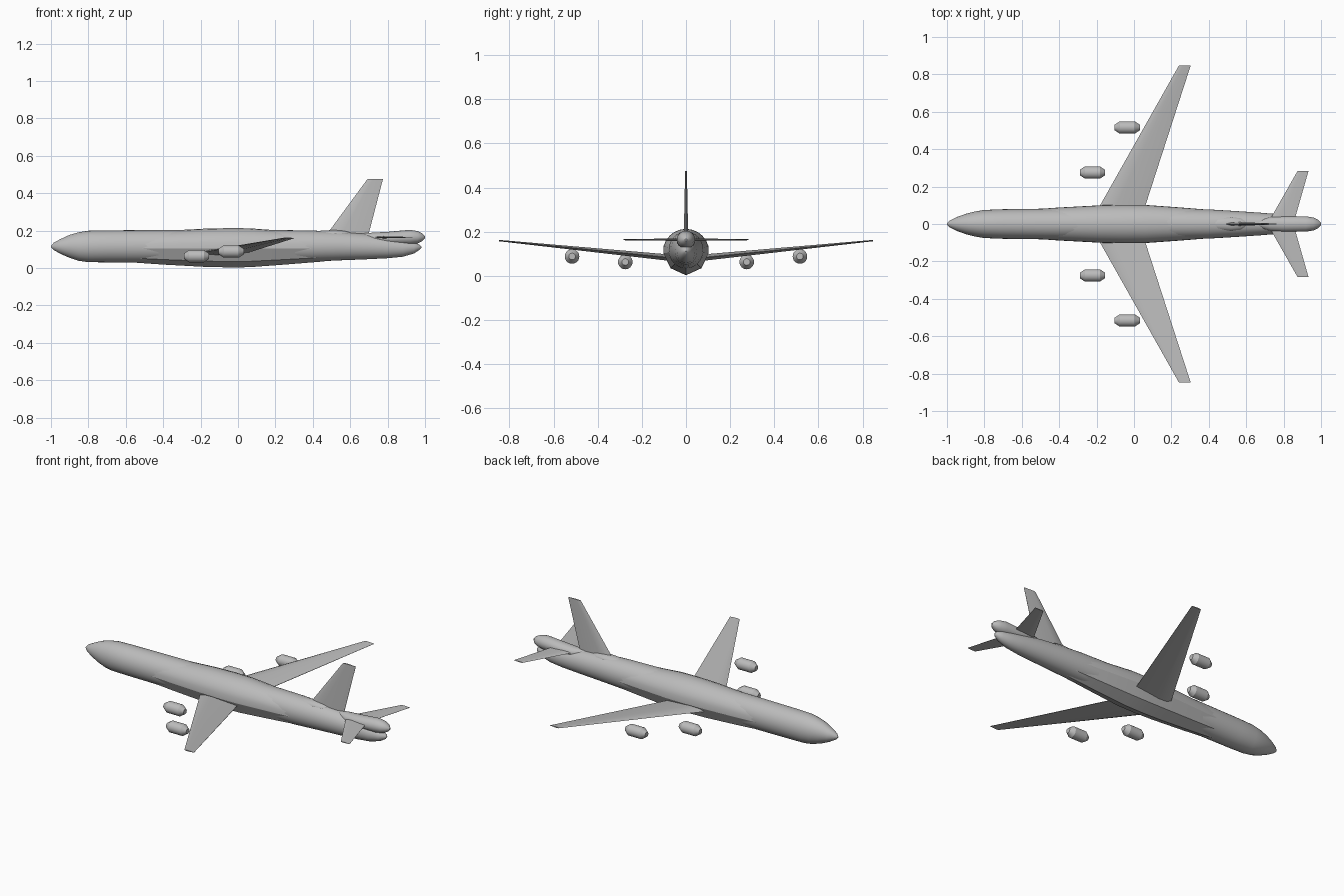
import bpy, math
from mathutils import Vector

cube = bpy.data.objects.get("Cube")
if cube:
    bpy.data.objects.remove(cube, do_unlink=True)

grey = bpy.data.materials.new("airframe grey")
grey.use_nodes = True
COLOUR = (0.5, 0.5, 0.5, 1)
grey.diffuse_color = COLOUR
grey.node_tree.nodes["Principled BSDF"].inputs["Base Color"].default_value = COLOUR


def loft(name, rings, angle=30):
    """Skin a list of equal-length point rings and cap both ends."""
    n = len(rings[0])
    verts = [p for ring in rings for p in ring]
    faces = [(i * n + j, i * n + (j + 1) % n, (i + 1) * n + (j + 1) % n, (i + 1) * n + j)
             for i in range(len(rings) - 1) for j in range(n)]
    last = (len(rings) - 1) * n
    faces += [tuple(reversed(range(n))), tuple(range(last, last + n))]
    mesh = bpy.data.meshes.new(name)
    mesh.from_pydata(verts, [], faces)
    mesh.materials.append(grey)
    obj = bpy.data.objects.new(name, mesh)
    bpy.context.collection.objects.link(obj)
    bpy.ops.object.select_all(action='DESELECT')
    obj.select_set(True)
    bpy.context.view_layer.objects.active = obj
    bpy.ops.object.mode_set(mode='EDIT')
    bpy.ops.mesh.select_all(action='SELECT')
    bpy.ops.mesh.normals_make_consistent(inside=False)
    bpy.ops.object.mode_set(mode='OBJECT')
    bpy.ops.object.shade_smooth_by_angle(angle=math.radians(angle))
    return obj


def body(name, stations, y=0, sides=32, angle=40):
    """Round body along x; each station is x, half width, bottom z, top z."""
    rings = []
    for x, w, lo, hi in stations:
        ring = []
        for k in range(sides):
            a = math.tau * k / sides
            ring.append((x, y + w * math.cos(a), (lo + hi) / 2 + (hi - lo) / 2 * math.sin(a)))
        rings.append(ring)
    return loft(name, rings, angle)


def blade(name, root, tip, across):
    """Tapered aerofoil; each end is leading point, trailing point, thickness."""
    rings = []
    for lead, trail, thick in (root, tip):
        a, b, t = Vector(lead), Vector(trail), Vector(across) * thick / 2
        rings.append([a, a.lerp(b, 0.12) + t * 0.75, a.lerp(b, 0.35) + t, b + t * 0.1,
                      b - t * 0.1, a.lerp(b, 0.35) - t, a.lerp(b, 0.12) - t * 0.75])
    return loft(name, rings)


# Fuselage
body("fuselage", [
    (-1, 0.004, 0.110, 0.118), (-0.985, 0.018, 0.096, 0.135), (-0.95, 0.036, 0.076, 0.154),
    (-0.9, 0.054, 0.054, 0.177), (-0.85, 0.067, 0.038, 0.191), (-0.8, 0.075, 0.031, 0.199),
    (-0.7, 0.079, 0.03, 0.201), (-0.4, 0.083, 0.029, 0.203), (0.2, 0.083, 0.029, 0.203),
    (0.4, 0.078, 0.034, 0.2), (0.55, 0.069, 0.041, 0.193), (0.68, 0.06, 0.046, 0.182),
    (0.8, 0.05, 0.052, 0.165), (0.88, 0.04, 0.06, 0.15), (0.94, 0.027, 0.077, 0.137),
    (0.97, 0.014, 0.096, 0.125), (0.98, 0.003, 0.108, 0.114)])

# Centre fairing: faceted below, rounded above
half = [(0, -1), (0.66, -0.7), (0.98, -0.05)]
half += [(math.cos(math.radians(a)), math.sin(math.radians(a))) for a in (15, 30, 45, 60, 75)]
section = half + [(0, 1)] + [(-y, z) for y, z in reversed(half[1:])]
loft("centre_fairing", [
    [(x, r * y, 0.108 + r * z) for y, z in section]
    for x, r in ((-0.75, 0.055), (-0.6, 0.076), (-0.4, 0.09), (-0.18, 0.102), (-0.05, 0.105),
                 (0.06, 0.104), (0.25, 0.09), (0.45, 0.074), (0.6, 0.05))], 25)

# Tail bodies above the fuselage
body("tail_pod", [
    (0.66, 0.008, 0.158, 0.184), (0.69, 0.026, 0.142, 0.187), (0.73, 0.037, 0.13, 0.189),
    (0.8, 0.042, 0.124, 0.193), (0.92, 0.041, 0.124, 0.204), (0.96, 0.034, 0.131, 0.197),
    (0.985, 0.022, 0.143, 0.185), (1, 0.005, 0.158, 0.168)])
body("dorsal_fairing", [
    (0.36, 0.01, 0.17, 0.19), (0.45, 0.034, 0.15, 0.2), (0.52, 0.038, 0.15, 0.203),
    (0.57, 0.033, 0.15, 0.199), (0.6, 0.018, 0.16, 0.19), (0.61, 0.004, 0.17, 0.18)])

# Fin
blade("fin", ((0.475, 0, 0.18), (0.698, 0, 0.18), 0.02),
      ((0.692, 0, 0.475), (0.775, 0, 0.475), 0.008), (0, 1, 0))

# Wings, stabilisers and engines on both sides
for side, s in (("left", 1), ("right", -1)):
    blade(side + "_wing", ((-0.215, s * 0.04, 0.079), (0.042, s * 0.04, 0.079), 0.03),
          ((0.24, s * 0.847, 0.16), (0.303, s * 0.847, 0.16), 0.006), (0, 0, 1))
    blade(side + "_stabiliser", ((0.713, 0, 0.164), (0.852, 0, 0.164), 0.012),
          ((0.875, s * 0.284, 0.164), (0.933, s * 0.284, 0.164), 0.005), (0, 0, 1))
    for place, x, y, z in (("inner", -0.222, 0.275, 0.063), ("outer", -0.036, 0.516, 0.088)):
        body(f"{side}_{place}_engine",
             [(x + d, r, z - r, z + r) for d, r in
              ((-0.067, 0.015), (-0.04, 0.033), (0.04, 0.033), (0.067, 0.015))],
             s * y, 24, 25)
